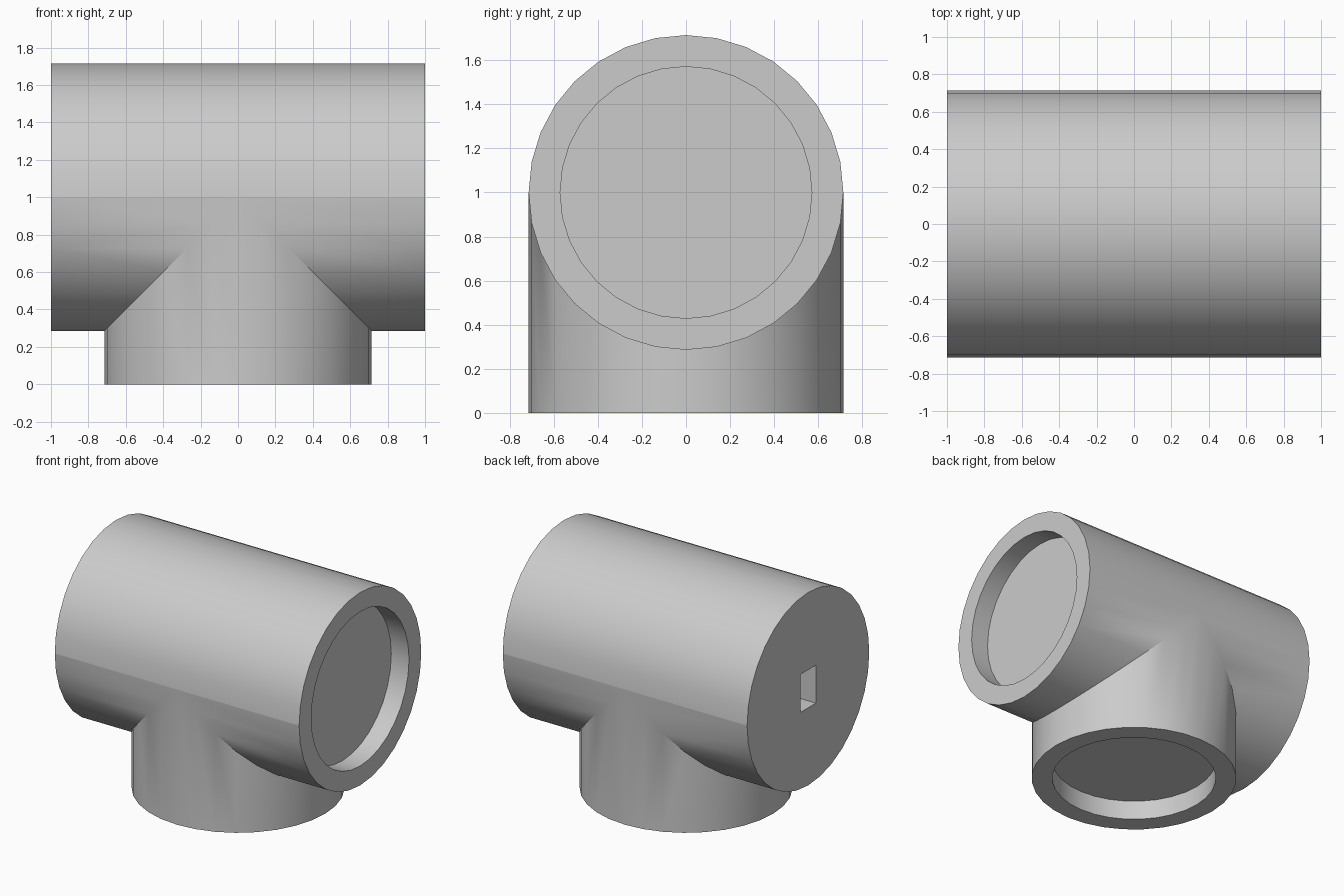
import bpy
from math import pi

RADIUS, BORE, DEPTH, AXIS_Z = 0.714, 0.571, 0.145, 1.0

cube = bpy.data.objects.get("Cube")
if cube:
    bpy.data.objects.remove(cube, do_unlink=True)

grey = bpy.data.materials.new("plain grey")
grey.use_nodes = True
colour = (0.6, 0.6, 0.6, 1)
grey.diffuse_color = colour
grey.node_tree.nodes["Principled BSDF"].inputs["Base Color"].default_value = colour


def cylinder(name, radius, length, centre, along_x=False):
    bpy.ops.mesh.primitive_cylinder_add(
        vertices=32, radius=radius, depth=length, location=centre,
        rotation=(0, pi / 2 if along_x else 0, 0))
    obj = bpy.context.object
    obj.name = name
    obj.data.materials.append(grey)
    bpy.ops.object.transform_apply(location=True, rotation=True, scale=True)
    return obj


def combine(target, tool, operation):
    bpy.context.view_layer.objects.active = target
    mod = target.modifiers.new(tool.name, "BOOLEAN")
    mod.operation, mod.object, mod.solver = operation, tool, "EXACT"
    bpy.ops.object.modifier_apply(modifier=mod.name)
    bpy.data.objects.remove(tool, do_unlink=True)


# Main pipe with the branch joined underneath
pipe = cylinder("tee_pipe", RADIUS, 2, (0, 0, AXIS_Z), along_x=True)
branch = cylinder("branch_pipe", RADIUS, AXIS_Z, (0, 0, AXIS_Z / 2))
combine(pipe, branch, "UNION")

# Shallow round sockets in the left end and the bottom
combine(pipe, cylinder("end_socket", BORE, 2 * DEPTH, (1, 0, AXIS_Z), True), "DIFFERENCE")
combine(pipe, cylinder("bottom_socket", BORE, 2 * DEPTH, (0, 0, 0)), "DIFFERENCE")

# Rectangular slot in the closed end
bpy.ops.mesh.primitive_cube_add(size=1, location=(-1, 0, AXIS_Z))
slot = bpy.context.object
slot.name = "end_slot"
slot.scale = (0.57, 0.18, 0.28)
slot.data.materials.append(grey)
bpy.ops.object.transform_apply(location=True, rotation=True, scale=True)
combine(pipe, slot, "DIFFERENCE")

# Smooth round walls, crisp rims
bpy.ops.object.select_all(action="DESELECT")
pipe.select_set(True)
bpy.context.view_layer.objects.active = pipe
bpy.ops.object.shade_smooth_by_angle(angle=pi / 6)
